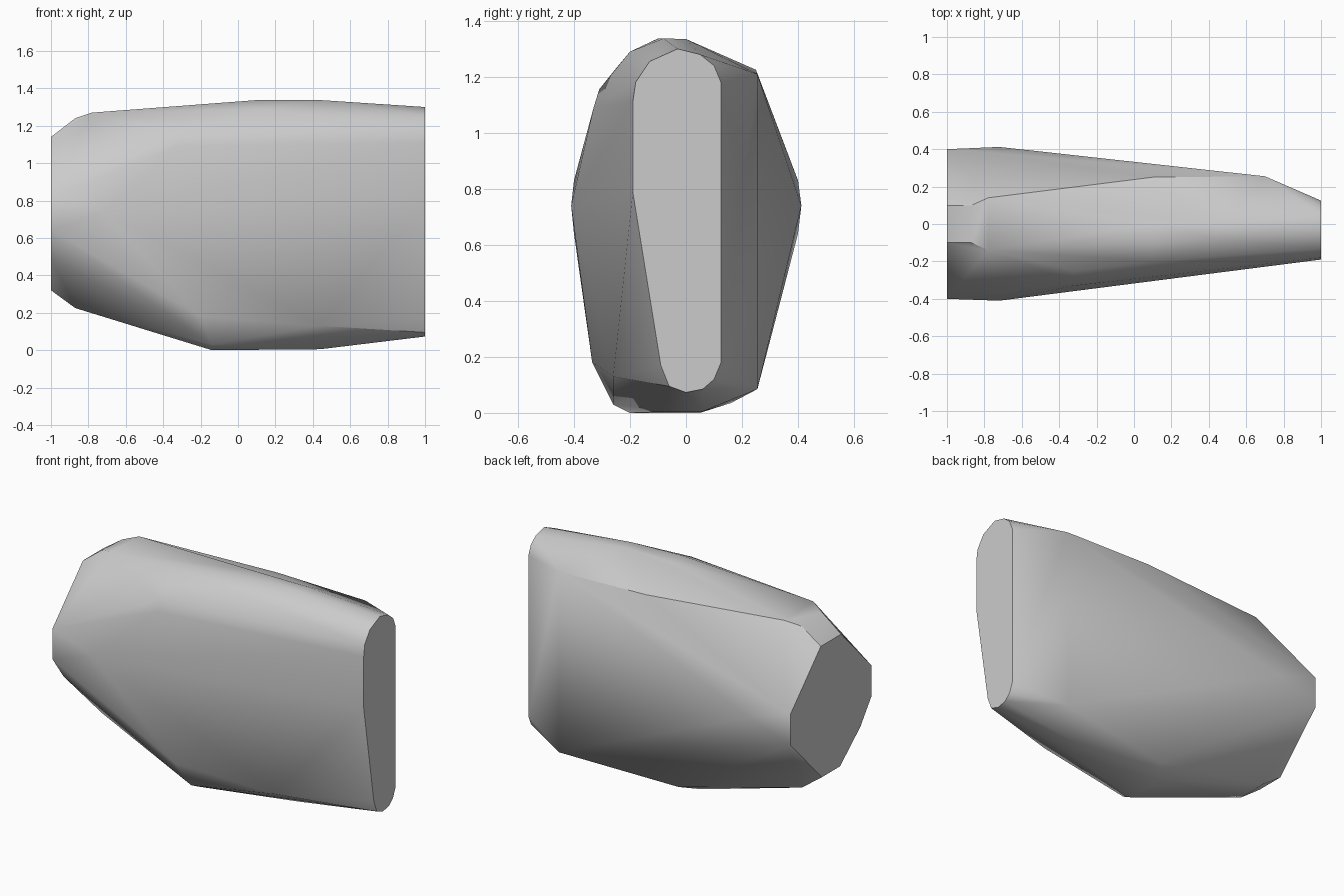
import bpy, bmesh, math

cube = bpy.data.objects.get("Cube")
if cube:
    bpy.data.objects.remove(cube, do_unlink=True)

grey = bpy.data.materials.new("plain grey")
grey.use_nodes = True
COLOUR = (0.6, 0.6, 0.6, 1)
grey.diffuse_color = COLOUR
grey.node_tree.nodes["Principled BSDF"].inputs["Base Color"].default_value = COLOUR

# Cross-sections along x, each a ring of (y, z) corners
narrow_end = [(-.19, .8), (-.19, 1.12), (-.18, 1.19), (-.13, 1.265), (-.03, 1.31), (.05, 1.29),
              (.1, 1.25), (.125, 1.19), (.125, .19), (.1, .13), (.06, .095), (0, .083),
              (-.06, .105), (-.09, .18)]
wide_end = [(s * y, z) for s in (-1, 1)
            for y, z in ((.4, .65), (.4, .84), (.1, 1.15), (.09, .33))] + [(-.29, .5)]
sections = {
    1.0: narrow_end,
    .7: [(.255, 1.22), (.255, .095)],
    .44: [(-.08, 1.347), (0, 1.345), (-.26, .14), (-.05, .015), (.06, .015)],
    .1: [(-.1, 1.347), (0, 1.345), (-.2, 1.3), (.25, 1.235)],
    -.06: [(.16, .045)],
    -.14: [(-.2, .01), (.05, .01), (-.26, .04)],
    -.2: [(-.335, .19)],
    -.32: [(-.33, 1.1), (-.31, 1.165), (-.25, 1.24)],
    -.72: [(-.41, .75), (.412, .75)],
    -.78: [(-.14, 1.28), (.14, 1.268)],
    -.87: [(-.1, .235), (.1, .235), (-.1, 1.25), (.1, 1.24)],
    -1.0: wide_end,
}

# Tapered solid body wrapped around the sections
bm = bmesh.new()
for x, ring in sections.items():
    for y, z in ring:
        bm.verts.new((x, y, z))
hull = bmesh.ops.convex_hull(bm, input=bm.verts)
loose = {v for v in hull["geom_interior"] + hull["geom_unused"] if isinstance(v, bmesh.types.BMVert)}
bmesh.ops.delete(bm, geom=[v for v in loose if not v.link_faces], context="VERTS")
bmesh.ops.dissolve_limit(bm, angle_limit=math.radians(1), verts=bm.verts, edges=bm.edges)
bmesh.ops.recalc_face_normals(bm, faces=bm.faces)
low = min(v.co.z for v in bm.verts)
for v in bm.verts:
    v.co.z -= low

mesh = bpy.data.meshes.new("tapered_body")
bm.to_mesh(mesh)
bm.free()
mesh.materials.append(grey)
body = bpy.data.objects.new("tapered_body", mesh)
bpy.context.collection.objects.link(body)

# Soft faceted sides with crisp end caps
bpy.context.view_layer.objects.active = body
body.select_set(True)
bpy.ops.object.shade_smooth_by_angle(angle=math.radians(32))
